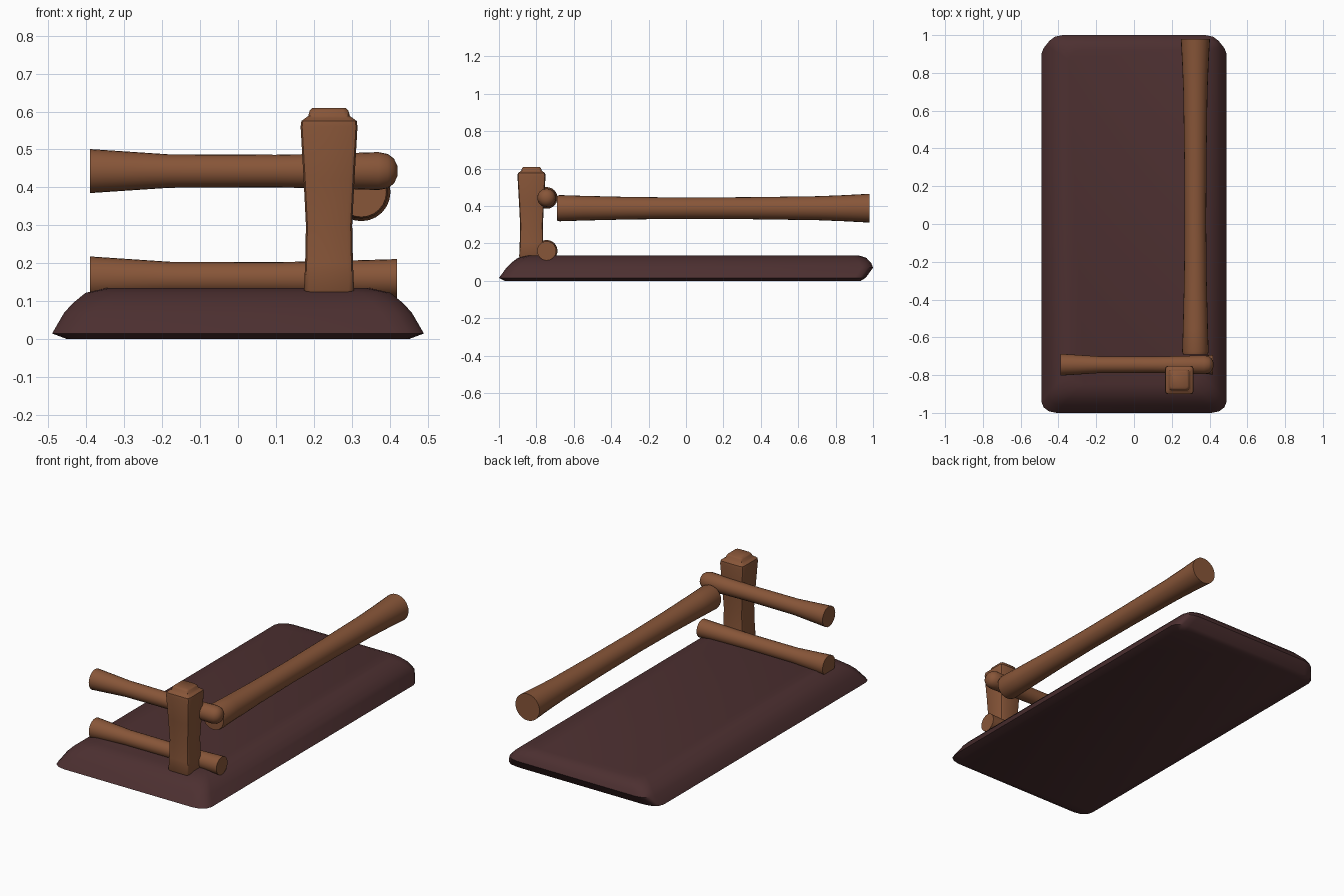
import bpy, bmesh, math

if "Cube" in bpy.data.objects:
    bpy.data.objects.remove(bpy.data.objects["Cube"])


def material(name, color):
    m = bpy.data.materials.new(name)
    m.diffuse_color = (*color, 1)
    m.use_nodes = True
    m.node_tree.nodes["Principled BSDF"].inputs["Base Color"].default_value = m.diffuse_color
    return m


WOOD = material("warm wood", (0.245, 0.092, 0.040))
DARK = material("dark base", (0.073, 0.029, 0.030))


def loft(name, rings, mat, angle=40):
    """Skin a stack of equal-length rings and cap both ends."""
    bm = bmesh.new()
    loops = [[bm.verts.new(p) for p in ring] for ring in rings]
    n = len(loops[0])
    for a, b in zip(loops, loops[1:]):
        for i in range(n):
            j = (i + 1) % n
            bm.faces.new((a[i], a[j], b[j], b[i]))
    bm.faces.new(loops[0][::-1])
    bm.faces.new(loops[-1])
    bmesh.ops.recalc_face_normals(bm, faces=bm.faces)
    me = bpy.data.meshes.new(name)
    bm.to_mesh(me)
    bm.free()
    me.materials.append(mat)
    ob = bpy.data.objects.new(name, me)
    bpy.context.collection.objects.link(ob)
    bpy.ops.object.select_all(action='DESELECT')
    ob.select_set(True)
    bpy.context.view_layer.objects.active = ob
    bpy.ops.object.shade_smooth_by_angle(angle=math.radians(angle))
    return ob


def rounded_rect(x0, x1, y0, y1, z, rx, ry, steps=3):
    """Rectangle outline at height z with rounded corners."""
    pts = []
    corners = [(x1 - rx, y1 - ry), (x0 + rx, y1 - ry),
               (x0 + rx, y0 + ry), (x1 - rx, y0 + ry)]
    for q, (cx, cy) in enumerate(corners):
        for k in range(steps + 1):
            t = math.pi / 2 * (q + k / steps)
            pts.append((cx + rx * math.cos(t), cy + ry * math.sin(t), z))
    return pts


def rail(name, axis, center, profile, sides=24):
    """Round bar along x or y; profile holds (position, radius) pairs."""
    rings = []
    for pos, r in profile:
        ring = []
        for i in range(sides):
            t = 2 * math.pi * i / sides
            a, z = center[0] + r * math.cos(t), center[1] + r * math.sin(t)
            ring.append((pos, a, z) if axis == 'x' else (a, pos, z))
        rings.append(ring)
    return loft(name, rings, WOOD)


# Cushion-like base: height, half width, front end, back end
base = [(0.0, 0.45, -0.97, 0.935), (0.015, 0.49, -1.0, 0.96),
        (0.07, 0.458, -0.96, 1.0), (0.095, 0.435, -0.935, 0.99),
        (0.122, 0.402, -0.90, 0.965), (0.135, 0.345, -0.85, 0.925)]
loft("base", [rounded_rect(-hx, hx, y0, y1, z, 0.08, 0.06)
              for z, hx, y0, y1 in base], DARK, 50)

# Square post with a flared head and stepped cap: height, half width
post = [(0.12, 0.061), (0.13, 0.066), (0.20, 0.063), (0.30, 0.061),
        (0.42, 0.067), (0.56, 0.075), (0.575, 0.073), (0.583, 0.062),
        (0.588, 0.055), (0.602, 0.051), (0.609, 0.044)]
loft("post", [rounded_rect(0.24 - h, 0.24 + h, -0.826 - h, -0.826 + h, z,
                           0.014, 0.014, 2) for z, h in post], WOOD)

# Two short rails across the front end
bar = [(-0.39, 0.058), (-0.30, 0.052), (-0.18, 0.044), (0.10, 0.043),
       (0.25, 0.046)]
rail("upper_cross_rail", 'x', (-0.745, 0.443),
     bar + [(0.37, 0.050), (0.395, 0.045), (0.411, 0.033), (0.42, 0.014)])
rail("lower_cross_rail", 'x', (-0.745, 0.160), bar + [(0.419, 0.051)])

# Long side rail running to the back
rail("long_side_rail", 'y', (0.325, 0.388),
     [(-0.69, 0.066), (-0.675, 0.070), (-0.55, 0.066), (-0.30, 0.060),
      (0.0, 0.057), (0.35, 0.059), (0.70, 0.064), (0.85, 0.070),
      (0.98, 0.077)])
